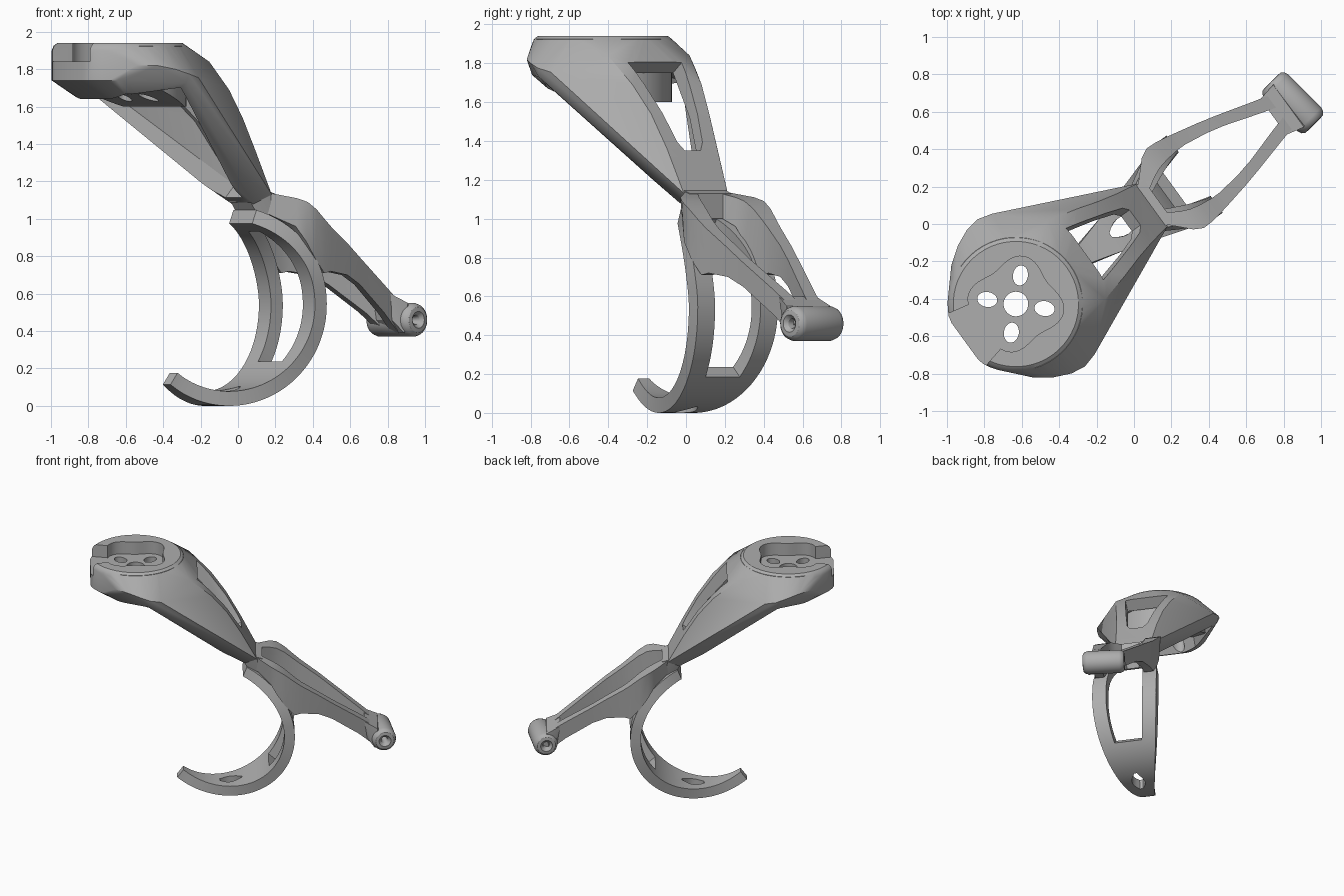
import bpy, bmesh, math
from mathutils import Vector, Matrix

cube = bpy.data.objects.get("Cube")
if cube:
    bpy.data.objects.remove(cube, do_unlink=True)

grey = bpy.data.materials.new("plain grey")
grey.use_nodes = True
tone = (0.42, 0.42, 0.42, 1)
grey.diffuse_color = tone
grey.node_tree.nodes["Principled BSDF"].inputs["Base Color"].default_value = tone

# Local frame: s runs along the part, t across it; both turned in plan
FRAME = Matrix.Translation((-0.015, 0.02, 0)) @ Matrix.Rotation(math.radians(36), 4, 'Z')
HEAD = -0.762


def make(name, bm):
    bmesh.ops.recalc_face_normals(bm, faces=bm.faces)
    mesh = bpy.data.meshes.new(name)
    bm.to_mesh(mesh)
    bm.free()
    mesh.materials.append(grey)
    ob = bpy.data.objects.new(name, mesh)
    bpy.context.collection.objects.link(ob)
    ob.matrix_world = FRAME
    return ob


def hull(name, points):
    bm = bmesh.new()
    for p in points:
        bm.verts.new(p)
    out = bmesh.ops.convex_hull(bm, input=bm.verts)
    junk = {v for v in out["geom_interior"] + out["geom_unused"]
            if isinstance(v, bmesh.types.BMVert)}
    bmesh.ops.delete(bm, geom=list(junk), context='VERTS')
    bmesh.ops.dissolve_limit(bm, angle_limit=0.01, verts=bm.verts, edges=bm.edges)
    return make(name, bm)


def both(points):
    return [(s, sign * t, z) for s, t, z in points for sign in (1, -1)]


def prism(name, outline, low, high):
    bm = bmesh.new()
    bottom = [bm.verts.new((s, t, low)) for s, t in outline]
    top = [bm.verts.new((s, t, high)) for s, t in outline]
    bm.faces.new(bottom)
    bm.faces.new(top)
    n = len(outline)
    for i in range(n):
        j = (i + 1) % n
        bm.faces.new((bottom[i], bottom[j], top[j], top[i]))
    return make(name, bm)


def loft(name, sections, closed=False):
    bm = bmesh.new()
    rows = [[bm.verts.new(p) for p in sec] for sec in sections]
    n = len(rows[0])
    pairs = list(zip(rows, rows[1:])) + ([(rows[-1], rows[0])] if closed else [])
    for a, b in pairs:
        for i in range(n):
            j = (i + 1) % n
            bm.faces.new((a[i], a[j], b[j], b[i]))
    if not closed:
        bm.faces.new(rows[0])
        bm.faces.new(rows[-1])
    return make(name, bm)


def activate(ob):
    bpy.ops.object.select_all(action='DESELECT')
    ob.select_set(True)
    bpy.context.view_layer.objects.active = ob


def combine(ob, other, how):
    activate(ob)
    mod = ob.modifiers.new(how, 'BOOLEAN')
    mod.operation, mod.solver, mod.object = how, 'EXACT', other
    bpy.ops.object.modifier_apply(modifier=mod.name)
    bpy.data.objects.remove(other, do_unlink=True)


def ring(radius, n=56, centre=(HEAD, 0), stretch=1, turn=0):
    pts = []
    for i in range(n):
        a = 2 * math.pi * i / n
        r = radius(a) if callable(radius) else radius
        p = Matrix.Rotation(turn, 2) @ Vector((r * stretch * math.cos(a), r * math.sin(a)))
        pts.append((centre[0] + p.x, centre[1] + p.y))
    return pts


# Upper shell: round head flowing into a tapered, hollow link
rims = [(max(s, -1.1), t, z) for r, z in ((0.335, 1.94), (0.355, 1.925), (0.365, 1.9), (0.365, 1.74))
        for s, t in ring(r)]
flanks = both([(-0.92, 0.37, 1.82), (-0.83, 0.435, 1.82), (-0.74, 0.475, 1.8), (-0.66, 0.487, 1.775),
               (-0.58, 0.465, 1.755), (-0.52, 0.42, 1.745), (-0.67, 0.475, 1.73),
               (-0.36, 0.26, 1.84), (-0.2, 0.22, 1.69), (-0.085, 0.185, 1.54),
               (0.02, 0.16, 1.36), (0.14, 0.14, 1.13), (0.05, 0.1, 1.08)])
shell = hull("upper_shell", rims + flanks)

# Hollow, open toward the underside
inner = both([(-0.8, 0.24, 1.78), (-0.67, 0.435, 1.71), (-0.58, 0.41, 1.71),
              (-0.41, 0.22, 1.78), (-0.16, 0.145, 1.52), (0.05, 0.075, 1.18)])
drop = Vector((-0.27, 0, -0.3))
combine(shell, hull("cavity", inner + [tuple(Vector(p) + drop) for p in inner]), 'DIFFERENCE')

# Tapered window through the rear plate
pane = both([(-0.325, 0.17, 1.79), (-0.02, 0.08, 1.38), (0.01, 0.05, 1.34)])
push = Vector((0.1, 0, 0.07))
combine(shell, hull("window", [tuple(Vector(p) + push * k) for p in pane for k in (-1, 2.5)]), 'DIFFERENCE')

# Mounting boss whose underside slopes at the front and then levels off
disc = [p for p in ring(0.357) if p[0] > -0.9]
boss = hull("boss", [(s, t, 1.925) for s, t in disc]
            + [(s, t, min(max(1.74 - 0.42 * (s + 0.87), 1.6), 1.74)) for s, t in disc])
combine(shell, boss, 'UNION')

# Lobed pocket, its open end, and the bolt holes
combine(shell, prism("pocket", ring(lambda a: 0.23 - 0.028 * math.cos(4 * a), 72), 1.84, 2.1), 'DIFFERENCE')
mouth = [(-1.3, -0.24), (-1.08, -0.17), (-0.9, -0.13), (-0.9, 0.13), (-1.08, 0.17), (-1.3, 0.24)]
combine(shell, prism("mouth", mouth, 1.84, 2.1), 'DIFFERENCE')
combine(shell, prism("centre_hole", ring(0.066, 32), 1.4, 2.1), 'DIFFERENCE')
for k in range(4):
    a = math.radians(45 + 90 * k)
    spot = (HEAD + 0.155 * math.cos(a), 0.155 * math.sin(a))
    combine(shell, prism("slot", ring(0.04, 24, spot, 1.35, a), 1.4, 2.1), 'DIFFERENCE')

# Elbow knot
hull("elbow", both([(0.03, 0.09, 1.1), (0.12, 0.135, 1.15), (0.18, 0.13, 1.13),
                    (0.07, 0.09, 1.04), (0.18, 0.12, 1.0)]))

# Two lower arms: stations of s, outer t, width, top z, bottom z
stations = [(0.13, 0.12, 0.07, 1.14, 1.03), (0.24, 0.235, 0.12, 1.11, 0.96),
            (0.29, 0.262, 0.125, 1.09, 0.88), (0.35, 0.26, 0.11, 1.05, 0.79),
            (0.42, 0.248, 0.09, 0.99, 0.71), (0.47, 0.238, 0.08, 0.95, 0.72),
            (0.6, 0.21, 0.07, 0.86, 0.7), (0.7, 0.185, 0.068, 0.785, 0.65),
            (0.9, 0.13, 0.075, 0.64, 0.5), (1.02, 0.1, 0.08, 0.55, 0.39)]
for side, label in ((1, "left_arm"), (-1, "right_arm")):
    loft(label, [[(s, side * t, hi), (s, side * (t - 0.015), lo),
                  (s, side * (t - w), lo), (s, side * (t - w), hi)]
                 for s, t, w, hi, lo in stations])

# Neck where the arms meet the pivot
hull("neck", both([(0.94, 0.118, 0.6), (0.96, 0.1, 0.46), (1.04, 0.14, 0.55),
                   (1.02, 0.135, 0.39), (1.08, 0.11, 0.47)]))

# Pivot tube with rounded ends, turned slightly from the frame
tube = [(0.02, -0.12), (0.026, -0.145), (0.045, -0.163), (0.068, -0.16), (0.083, -0.147), (0.09, -0.125)]
tube += [(r, -a) for r, a in reversed(tube)]
twist = Matrix.Rotation(math.radians(9), 3, 'Z')
sections = []
for i in range(40):
    c, d = math.cos(math.tau * i / 40), math.sin(math.tau * i / 40)
    sections.append([twist @ Vector((r * c, a, r * d)) + Vector((1.068, 0, 0.46)) for r, a in tube])
loft("pivot_tube", sections, closed=True)

# Curved foot: band narrowing to the toe, with a long window and a small one
bm = bmesh.new()
rows = []
steps = 66
for i in range(steps + 1):
    deg = -38 + 198 * i / steps
    a = math.radians(deg)
    s, z = -0.12 + 0.54 * math.sin(a), 0.54 - 0.54 * math.cos(a)
    half = 0.035 + 0.22 * max((s + 0.45) / 0.87, 0) ** 1.1
    if deg > 90:                      # legs draw together toward the elbow
        half = 0.255 - 0.15 * max((deg - 100) / 60, 0) ** 2
    gap = max(half - 0.11, 0.035)
    if deg < 24:                      # small window closes to a point at each end
        gap = max(0.05 * math.sin(math.pi * min(max((deg + 4) / 24, 0), 1)), 0.01)
    rows.append((deg, [bm.verts.new((s, t, z)) for t in (-half, -gap, gap, half)]))
for (deg, a), (_, b) in zip(rows, rows[1:]):
    for k in range(3):
        if k == 1 and (-4 < deg < 18 or 48 < deg < 146):
            continue
        bm.faces.new((a[k], a[k + 1], b[k + 1], b[k]))
foot = make("curved_foot", bm)
activate(foot)
mod = foot.modifiers.new("thickness", 'SOLIDIFY')
mod.thickness = 0.078
# Thicken toward the centre of curvature
normal = foot.data.polygons[0].normal
centre = Vector((-0.12, 0, 0.54)) - foot.data.polygons[0].center
mod.offset = 1 if normal.dot(centre) > 0 else -1
bpy.ops.object.modifier_apply(modifier=mod.name)

# Smooth curves, crisp edges
for ob in list(bpy.context.scene.objects):
    if ob.type == 'MESH':
        activate(ob)
        bpy.ops.object.shade_smooth_by_angle(angle=math.radians(32))
